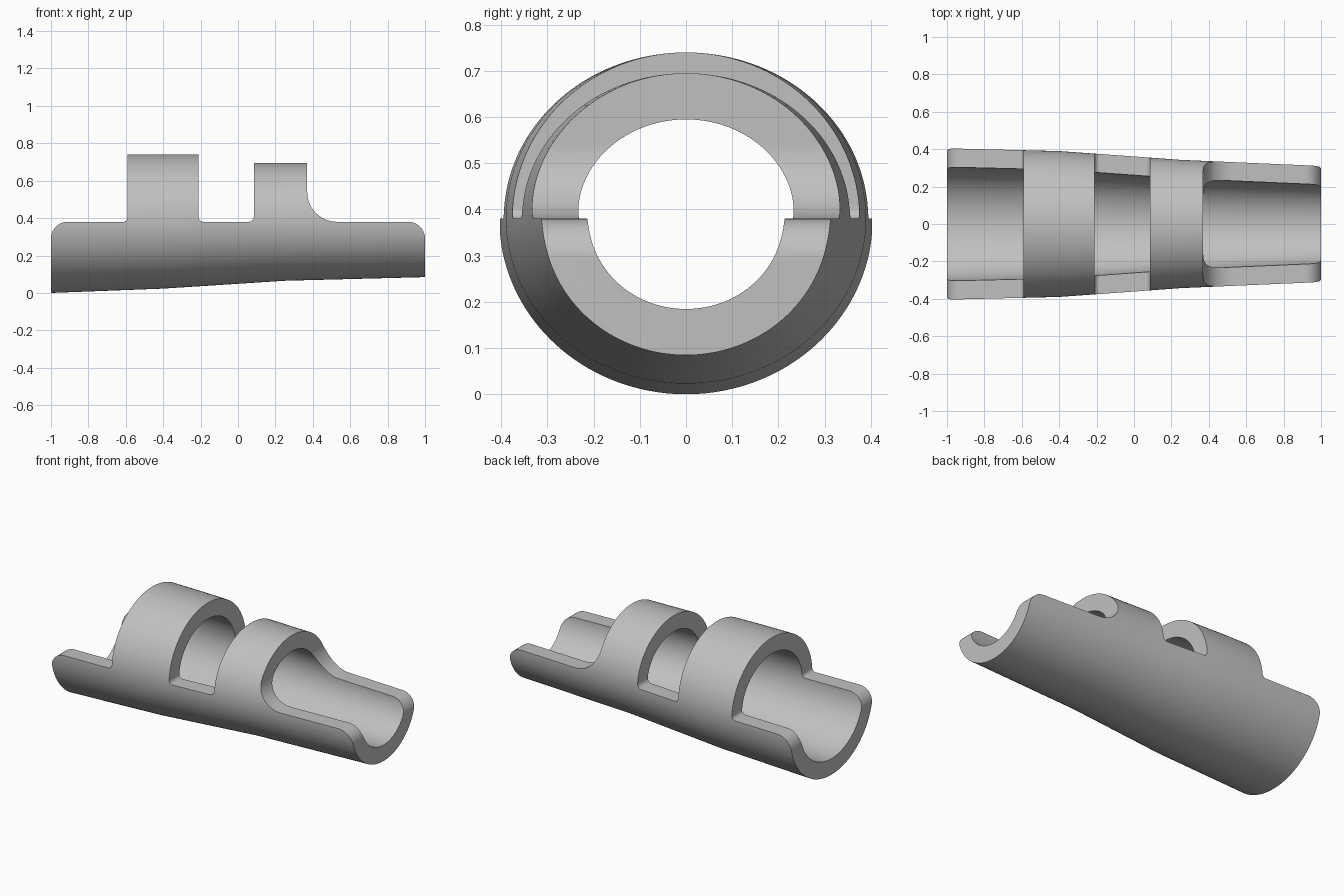
import bpy, bmesh, math
from mathutils import Vector

cube = bpy.data.objects.get("Cube")
if cube:
    bpy.data.objects.remove(cube, do_unlink=True)

SIDES = 144
RIM = 0.38      # height of the open rim and of the tube axis
WALL = 0.1

grey = bpy.data.materials.new("plain grey")
grey.use_nodes = True
colour = (0.53, 0.53, 0.53, 1)
grey.diffuse_color = colour
grey.node_tree.nodes["Principled BSDF"].inputs["Base Color"].default_value = colour


def new_object(name, bm):
    bmesh.ops.recalc_face_normals(bm, faces=bm.faces[:])
    mesh = bpy.data.meshes.new(name)
    bm.to_mesh(mesh)
    bm.free()
    obj = bpy.data.objects.new(name, mesh)
    bpy.context.collection.objects.link(obj)
    mesh.materials.append(grey)
    return obj


def ellipse(bm, x, half_width, low, high):
    ring = []
    for i in range(SIDES):
        a = 2 * math.pi * (i + 0.5) / SIDES
        s = math.sin(a)
        z = RIM + s * (high if s > 0 else low)
        ring.append(bm.verts.new((x, half_width * math.cos(a), z)))
    return ring


def bridge(bm, a, b):
    for i in range(len(a)):
        j = (i + 1) % len(a)
        bm.faces.new((a[i], a[j], b[j], b[i]))


def rounded(corners, steps=14):
    """Outline with a fillet at each right-angled corner (x, z, radius)."""
    points = []
    for i, (x, z, r) in enumerate(corners):
        p = Vector((x, z))
        if r == 0:
            points.append(p)
            continue
        before = (Vector(corners[i - 1][:2]) - p).normalized()
        after = (Vector(corners[(i + 1) % len(corners)][:2]) - p).normalized()
        centre = p + r * (before + after)
        for k in range(steps + 1):
            t = math.pi / 2 * k / steps
            points.append(centre - r * (after * math.cos(t) + before * math.sin(t)))
    return points


# Tapered tube: x, half width, depth below the axis, height above the axis
stations = [(-1.1, 0.407, 0.384, 0.36), (-0.4, 0.39, 0.357, 0.36),
            (-0.15, 0.372, 0.341, 0.36), (0.05, 0.3575, 0.328, 0.315),
            (0.25, 0.343, 0.315, 0.315), (1.1, 0.306, 0.293, 0.315)]
bm = bmesh.new()
outer = [ellipse(bm, *s) for s in stations]
inner = [ellipse(bm, s[0], *(v - WALL for v in s[1:])) for s in stations]
for shell in (outer, inner):
    for a, b in zip(shell, shell[1:]):
        bridge(bm, a, b)
bridge(bm, outer[0], inner[0])
bridge(bm, outer[-1], inner[-1])
body = new_object("clip_body", bm)

# Side outline: open trough with two closed bands
outline = rounded([(-1, -0.1, 0), (-1, RIM, 0.09), (-0.59, RIM, 0.025), (-0.59, 0.85, 0),
                   (-0.21, 0.85, 0), (-0.21, RIM, 0.025), (0.085, RIM, 0.03), (0.085, 0.85, 0),
                   (0.37, 0.85, 0), (0.37, RIM, 0.16), (1, RIM, 0.09), (1, -0.1, 0)])
bm = bmesh.new()
near = [bm.verts.new((p.x, -0.6, p.y)) for p in outline]
far = [bm.verts.new((p.x, 0.6, p.y)) for p in outline]
bm.faces.new(near)
bm.faces.new(far[::-1])
bridge(bm, near, far)
cutter = new_object("outline_cutter", bm)
cutter.hide_render = True

# Keep only the part of the tube inside the outline
trim = body.modifiers.new("trim", "BOOLEAN")
trim.operation = "INTERSECT"
trim.solver = "EXACT"
trim.object = cutter
bpy.ops.object.select_all(action="DESELECT")
body.select_set(True)
bpy.context.view_layer.objects.active = body
bpy.ops.object.modifier_apply(modifier=trim.name)
bpy.data.objects.remove(cutter, do_unlink=True)
bpy.ops.object.shade_smooth_by_angle(angle=math.radians(30))
